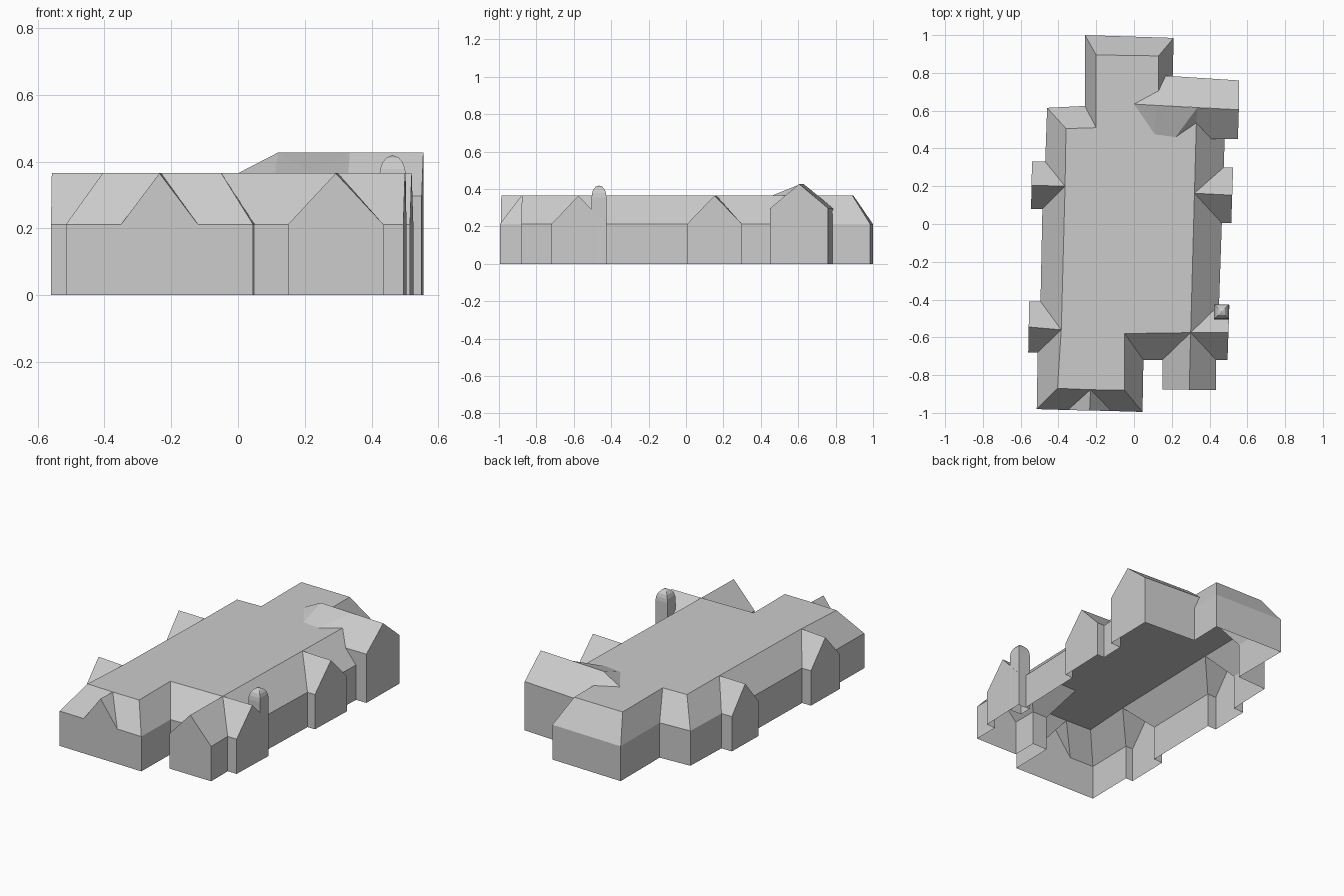
import bpy, bmesh

if "Cube" in bpy.data.objects:
    bpy.data.objects.remove(bpy.data.objects["Cube"])

EAVE, TOP, W_EAVE, W_TOP = 0.212, 0.365, 0.297, 0.427

# Perimeter, counter-clockwise: eave x, y and matching flat-roof edge x, y
RIM = [
    (-.515, -.98, -.405, -.87), (-.35, -.985, -.23, -.877), (-.12, -.99, -.23, -.877),
    (.045, -.995, -.05, -.88), (.05, -.72, -.05, -.58), (.15, -.72, .30, -.575),
    (.435, -.72, .30, -.575), (.45, -.43, .30, -.575), (.465, .005, .32, .163),
    (.475, .30, .32, .163), (.48, .45, .33, .535), (.205, .782, .13, .705),
    (.21, .985, .13, .89), (-.26, 1.0, -.20, .895), (-.26, .625, -.20, .51),
    (-.46, .615, -.36, .505), (-.47, .33, -.365, .20), (-.485, .08, -.365, .20),
    (-.495, -.41, -.385, -.56), (-.51, -.68, -.385, -.56),
]
# Gabled bays by starting rim point: the two outer corners
BAYS = {
    1: ((-.35, -.985), (-.12, -.99)),
    5: ((.15, -.875), (.435, -.88)),
    6: ((.495, -.72), (.505, -.43)),
    8: ((.515, .005), (.525, .30)),
    16: ((-.54, .33), (-.545, .08)),
    18: ((-.555, -.41), (-.56, -.68)),
}
WING = 10        # rim gap filled by the tall side wing


def face(bm, *pts):
    unique = []
    for p in pts:
        if p not in unique:
            unique.append(p)
    if len(unique) > 2:
        bm.faces.new([bm.verts.new(p) for p in unique])


def at(p, z):
    return (p[0], p[1], z)


def wall(bm, a, b, h):
    if a != b:
        face(bm, at(a, 0), at(b, 0), at(b, h), at(a, h))


def gable(bm, a, a2, b2, b, ridge):
    peak = ((a2[0] + b2[0]) / 2, (a2[1] + b2[1]) / 2, TOP)
    wall(bm, a, a2, EAVE)
    wall(bm, b2, b, EAVE)
    face(bm, at(a2, 0), at(b2, 0), at(b2, EAVE), peak, at(a2, EAVE))
    face(bm, at(a, EAVE), at(a2, EAVE), peak, at(ridge, TOP))
    face(bm, at(b2, EAVE), at(b, EAVE), at(ridge, TOP), peak)


def finish(bm, name):
    bmesh.ops.remove_doubles(bm, verts=bm.verts, dist=1e-4)
    mesh = bpy.data.meshes.new(name)
    bm.to_mesh(mesh)
    bm.free()
    obj = bpy.data.objects.new(name, mesh)
    bpy.context.collection.objects.link(obj)
    return obj


# Valley ends of the wing, and its hipped end lying on the flat roof
SV, NV = (.41, .45, W_EAVE), (.168, .785, W_EAVE)
A, B, C, D = (0, .635, TOP), (.11, .475, TOP), (.22, .46, TOP), (.33, .535, TOP)
N = (.13, .705, TOP)

# Main building: walls, sloping roof band, bays
bm = bmesh.new()
for i, (ex, ey, rx, ry) in enumerate(RIM):
    fx, fy, sx, sy = RIM[(i + 1) % len(RIM)]
    a, b = (ex, ey), (fx, fy)
    if i in BAYS:
        gable(bm, a, *BAYS[i], b, (rx, ry))
    elif i != WING:
        wall(bm, a, b, EAVE)
        extra = [SV] if i == WING - 1 else [NV] if i == WING + 1 else []
        if i == WING + 1:
            face(bm, at(a, EAVE), at(b, EAVE), (sx, sy, TOP), (rx, ry, TOP), *extra)
        else:
            face(bm, at(a, EAVE), at(b, EAVE), *extra, (sx, sy, TOP), (rx, ry, TOP))

# Flat roof, notched where the wing runs in
flat = []
for i, (_, _, x, y) in enumerate(RIM):
    flat.append((x, y, TOP))
    if i == WING:
        flat += [C, B, A]
face(bm, *flat)
finish(bm, "main_building")

# Side wing with taller roof
bm = bmesh.new()
s, n = (.55, .45), (.555, .76)
peak = (.555, .605, W_TOP)
E, F = (.335, .616, W_TOP), (.12, .628, W_TOP)
face(bm, (.48, .45, 0), at(s, 0), at(s, W_EAVE), SV, (.48, .45, EAVE))
face(bm, at(s, 0), at(n, 0), at(n, W_EAVE), peak, at(s, W_EAVE))
face(bm, at(n, 0), (.205, .782, 0), (.205, .782, EAVE), NV, at(n, W_EAVE))
face(bm, SV, at(s, W_EAVE), peak, E, D)
face(bm, at(n, W_EAVE), NV, N, F, peak)
for tri in ((N, A, F), (A, B, F), (B, C, F), (C, E, F), (C, D, E)):
    face(bm, *tri)
finish(bm, "side_wing")

# Square turret with a curved four-sided dome
bm = bmesh.new()
cx, cy, half = .463, -.465, .04
profile = [(1, 0), (1, .355), (.93, .378), (.75, .398), (.45, .412), (0, .419)]
corners = [(-1, -1), (1, -1), (1, 1), (-1, 1)]
for (r0, z0), (r1, z1) in zip(profile, profile[1:]):
    for k in range(4):
        p, q = corners[k], corners[(k + 1) % 4]
        ring = [(cx + c[0] * half * r, cy + c[1] * half * r, z)
                for c, r, z in ((p, r0, z0), (q, r0, z0), (q, r1, z1), (p, r1, z1))]
        face(bm, *ring)
finish(bm, "turret")
